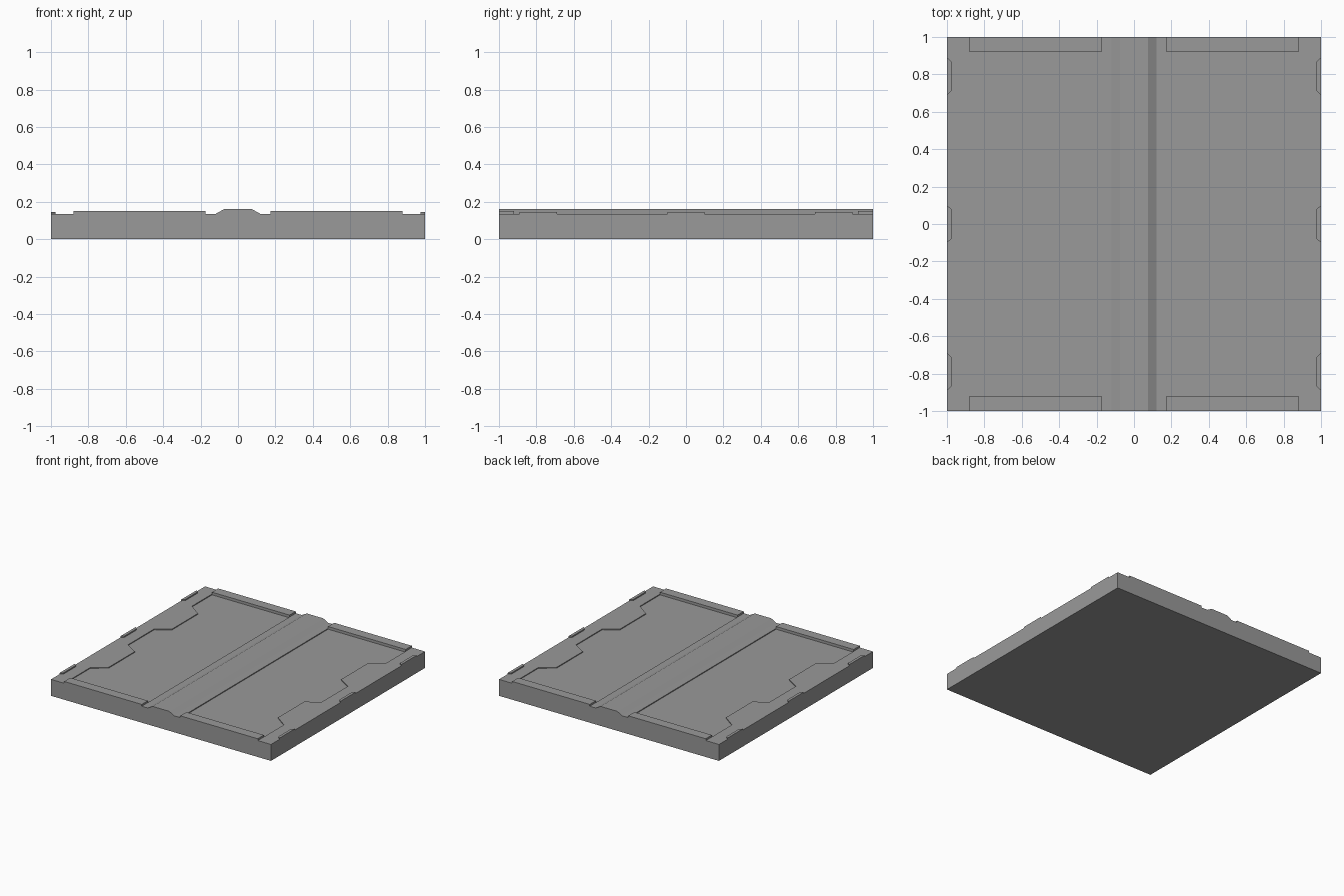
import bpy, bmesh
from mathutils import Vector

if "Cube" in bpy.data.objects:
    bpy.data.objects.remove(bpy.data.objects["Cube"])

# Dark grey for every part
grey = bpy.data.materials.new("dark_grey")
grey.diffuse_color = (0.32, 0.32, 0.32, 1)
grey.use_nodes = True
grey.node_tree.nodes["Principled BSDF"].inputs["Base Color"].default_value = grey.diffuse_color


def prism(name, points, direction):
    """Extrude a flat polygon of 3D points along a direction."""
    bm = bmesh.new()
    face = bm.faces.new([bm.verts.new(p) for p in points])
    ext = bmesh.ops.extrude_face_region(bm, geom=[face])
    verts = [g for g in ext["geom"] if isinstance(g, bmesh.types.BMVert)]
    bmesh.ops.translate(bm, verts=verts, vec=Vector(direction))
    bmesh.ops.recalc_face_normals(bm, faces=bm.faces)
    mesh = bpy.data.meshes.new(name)
    bm.to_mesh(mesh)
    bm.free()
    mesh.materials.append(grey)
    obj = bpy.data.objects.new(name, mesh)
    bpy.context.collection.objects.link(obj)
    return obj


DECK, STRIP, PAD, RIDGE, FLOOR = 0.135, 0.15, 0.145, 0.16, 0.128

# Slab with the raised centre ridge, one profile run front to back
half = [(1, 0), (1, DECK), (0.12, DECK), (0.075, RIDGE)]
profile = half + [(-x, z) for x, z in reversed(half)]
slab = prism("floor_slab", [(x, -1, z) for x, z in profile], (0, 2, 0))

# Notched outer edge of the sunken panels (back half, mirrored to the front)
edge = [(0.88, 0.17), (0.77, 0.24), (0.77, 0.58), (0.88, 0.66), (0.88, 0.92)]
outer = [(x, -y) for x, y in reversed(edge)] + edge
outline = outer + [(0.175, 0.92), (0.175, -0.92)]

for side, label in ((-1, "left"), (1, "right")):
    # Sunken panel cut into the slab
    cutter = prism(f"{label}_panel_cutter",
                   [(side * x, y, FLOOR) for x, y in outline], (0, 0, 0.1))
    cutter.hide_render = True
    cutter.hide_set(True)
    cut = slab.modifiers.new(f"{label}_panel", "BOOLEAN")
    cut.operation = "DIFFERENCE"
    cut.solver = "EXACT"
    cut.object = cutter

    # Raised strips along the front and back ends
    for end, where in ((-1, "front"), (1, "back")):
        prism(f"{label}_{where}_strip",
              [(side * x, end * y, DECK) for x, y in
               ((0.175, 0.92), (0.88, 0.92), (0.88, 1), (0.175, 1))],
              (0, 0, STRIP - DECK))

    # Small tapered pads on the outer edge
    for i, y in enumerate((-0.79, 0, 0.79)):
        prism(f"{label}_edge_pad_{i + 1}",
              [(side * x, y + dy, DECK) for x, dy in
               ((1, -0.1), (1, 0.1), (0.977, 0.08), (0.977, -0.08))],
              (0, 0, PAD - DECK))

# Bake the cuts and drop the cutters
bpy.context.view_layer.objects.active = slab
slab.select_set(True)
for mod in list(slab.modifiers):
    bpy.ops.object.modifier_apply(modifier=mod.name)
for obj in list(bpy.data.objects):
    if obj.name.endswith("cutter"):
        bpy.data.objects.remove(obj)
